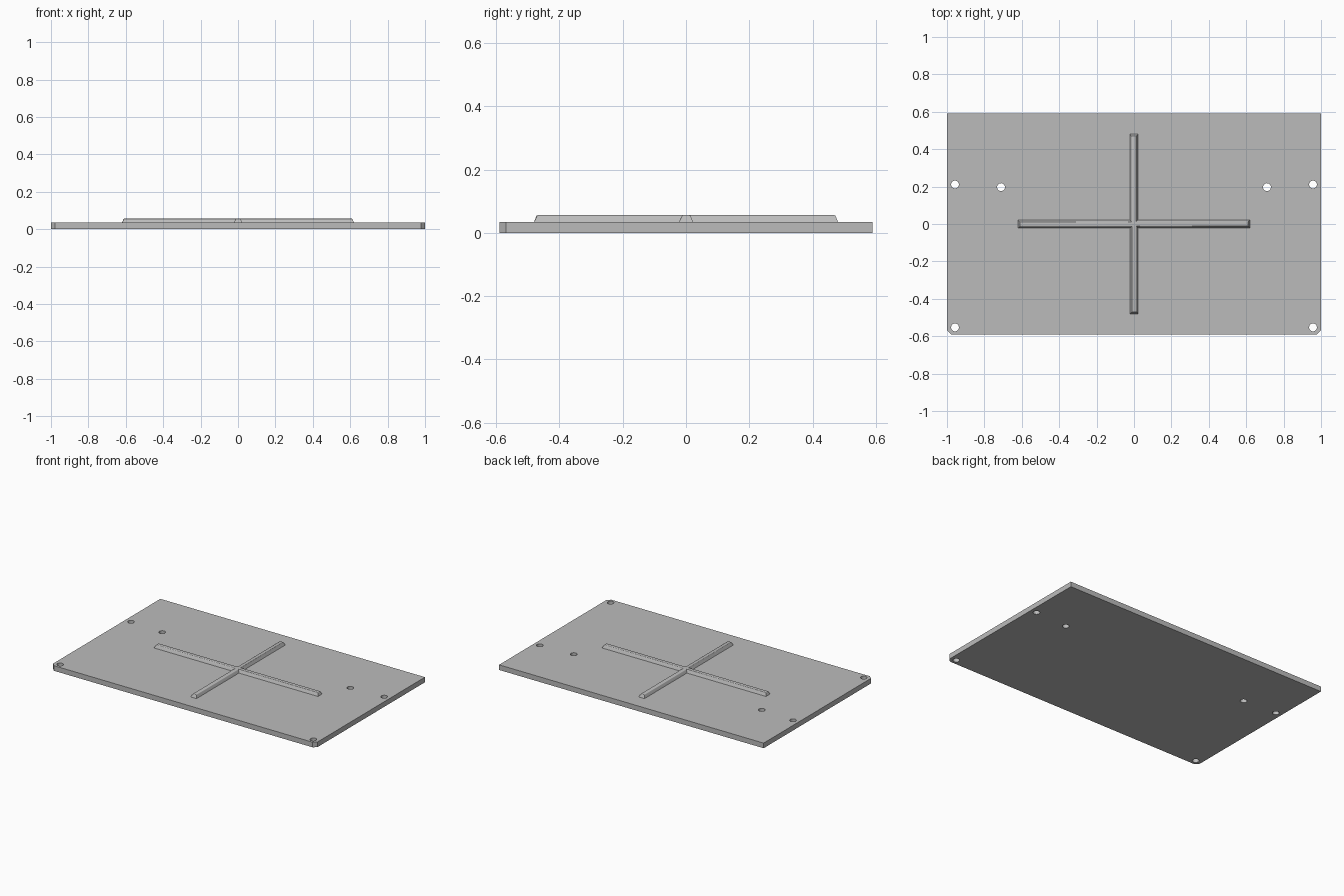
import bpy, bmesh

cube = bpy.data.objects.get("Cube")
if cube:
    bpy.data.objects.remove(cube, do_unlink=True)

HALF_X, HALF_Y, THICK, TOP = 1.0, 0.59, 0.035, 0.057
CORNER, HOLE_R = 0.022, 0.021

grey = bpy.data.materials.new("plain grey")
grey.use_nodes = True
colour = (0.5, 0.5, 0.5, 1)
grey.diffuse_color = colour
grey.node_tree.nodes["Principled BSDF"].inputs["Base Color"].default_value = colour


def make_object(name, bm):
    bmesh.ops.recalc_face_normals(bm, faces=bm.faces)
    mesh = bpy.data.meshes.new(name)
    bm.to_mesh(mesh)
    bm.free()
    mesh.materials.append(grey)
    obj = bpy.data.objects.new(name, mesh)
    bpy.context.collection.objects.link(obj)
    return obj


def combine(target, tool, operation):
    """Apply a boolean and discard the tool object."""
    tool.hide_render = True
    mod = target.modifiers.new("combine", 'BOOLEAN')
    mod.operation, mod.object, mod.solver = operation, tool, 'EXACT'
    bpy.context.view_layer.objects.active = target
    bpy.ops.object.modifier_apply(modifier=mod.name)
    bpy.data.objects.remove(tool, do_unlink=True)


# Base plate with the two front corners clipped
outline = [(-HALF_X, HALF_Y), (-HALF_X, CORNER - HALF_Y), (CORNER - HALF_X, -HALF_Y),
           (HALF_X - CORNER, -HALF_Y), (HALF_X, CORNER - HALF_Y), (HALF_X, HALF_Y)]
bm = bmesh.new()
face = bm.faces.new([bm.verts.new((x, y, 0)) for x, y in outline])
side = bmesh.ops.extrude_face_region(bm, geom=[face])["geom"]
bmesh.ops.translate(bm, vec=(0, 0, THICK),
                    verts=[v for v in side if isinstance(v, bmesh.types.BMVert)])
plate = make_object("base_plate", bm)

# Round through holes, mirrored left and right
for x, y in [(0.957, 0.211), (0.957, -0.553), (0.711, 0.197)]:
    for sign in (-1, 1):
        bm = bmesh.new()
        bmesh.ops.create_cone(bm, cap_ends=True, segments=32, radius1=HOLE_R,
                              radius2=HOLE_R, depth=0.2)
        bmesh.ops.translate(bm, vec=(sign * x, y, 0), verts=bm.verts)
        combine(plate, make_object("hole_cutter", bm), 'DIFFERENCE')


def ridge(name, hx, hy):
    """Tapered rib with softened top edges."""
    bm = bmesh.new()
    bmesh.ops.create_cube(bm, size=2)
    for v in bm.verts:
        inset = 0.009 if v.co.z > 0 else 0
        v.co = (v.co.x * (hx - inset), v.co.y * (hy - inset),
                TOP if v.co.z > 0 else THICK)
    top_edges = [e for e in bm.edges if all(v.co.z > THICK + 0.001 for v in e.verts)]
    bmesh.ops.bevel(bm, geom=top_edges, offset=0.005, segments=3, profile=0.5,
                    affect='EDGES')
    return make_object(name, bm)


# Raised cross in the middle of the plate
cross = ridge("raised_cross", 0.62, 0.022)
combine(cross, ridge("cross_arm", 0.022, 0.48), 'UNION')

# Smooth curves, keep hard edges crisp
for obj in (plate, cross):
    bpy.ops.object.select_all(action='DESELECT')
    obj.select_set(True)
    bpy.context.view_layer.objects.active = obj
    bpy.ops.object.shade_smooth_by_angle()
